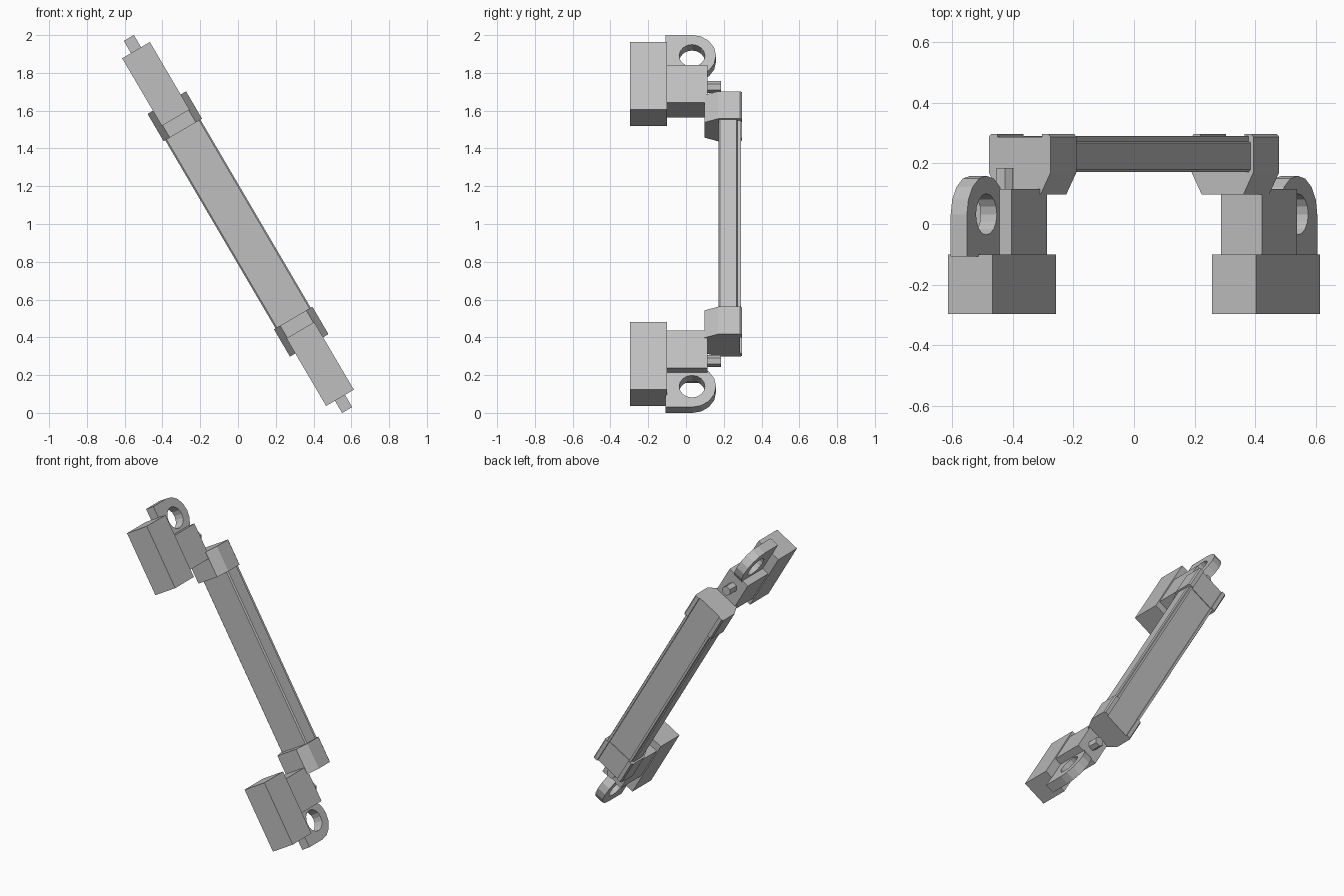
import bpy, bmesh, math
from mathutils import Matrix

cube = bpy.data.objects.get("Cube")
if cube:
    bpy.data.objects.remove(cube, do_unlink=True)

metal = bpy.data.materials.new("grey_metal")
metal.use_nodes = True
GREY = (0.52, 0.52, 0.52, 1)
metal.diffuse_color = GREY
metal.node_tree.nodes["Principled BSDF"].inputs["Base Color"].default_value = GREY

# Everything is built upright (x width, y depth, z length), then leaned sideways
LEAN = Matrix.Translation((0, 0, 1)) @ Matrix.Rotation(math.radians(-30.4), 4, 'Y')


def prism(name, outline, axis, lo, hi):
    """Extrude a 2D outline along one axis; the outline uses the other two in order."""
    bm = bmesh.new()

    def place(p, t):
        co = list(p)
        co.insert("xyz".index(axis), t)
        return bm.verts.new(co)

    low = [place(p, lo) for p in outline]
    high = [place(p, hi) for p in outline]
    bm.faces.new(low)
    bm.faces.new(high)
    for i in range(len(low)):
        j = (i + 1) % len(low)
        bm.faces.new((low[i], low[j], high[j], high[i]))
    bmesh.ops.recalc_face_normals(bm, faces=bm.faces)
    mesh = bpy.data.meshes.new(name)
    bm.to_mesh(mesh)
    bm.free()
    mesh.materials.append(metal)
    obj = bpy.data.objects.new(name, mesh)
    bpy.context.collection.objects.link(obj)
    obj.matrix_world = LEAN
    return obj


def arc(cx, cy, r, start, end, steps):
    angles = [math.radians(start + (end - start) * i / steps) for i in range(steps + 1)]
    return [(cx + r * math.cos(a), cy + r * math.sin(a)) for a in angles]


def rect(w, y0, y1):
    return [(-w, y0), (w, y0), (w, y1), (-w, y1)]


def symmetric(half):
    return half + [(-x, y) for x, y in reversed(half)]


# Long grip bar with edge lips along its back
prism("grip_bar", symmetric([(0.1, 0.172), (0.108, 0.18), (0.108, 0.268), (0.1, 0.272),
                             (0.1, 0.29), (0.085, 0.29), (0.085, 0.283)]), 'z', -0.6, 0.6)

SOCKET = symmetric([(0.08, 0.098), (0.118, 0.17), (0.118, 0.287), (0.11, 0.297),
                    (0.085, 0.297), (0.085, 0.287)])

for end, s in (("upper", 1), ("lower", -1)):
    # Socket holding the end of the bar
    prism(end + "_socket", SOCKET, 'z', s * 0.577, s * 0.745)
    # Front mounting block and the neck behind it
    prism(end + "_mount_block", rect(0.085, -0.297, -0.1), 'z', s * 0.652, s * 1.067)
    prism(end + "_neck_block", rect(0.078, -0.1, 0.115), 'z', s * 0.7, s * 0.93)
    # Hexagonal bolt
    prism(end + "_bolt", arc(0, s * 0.842, 0.032, 0, 300, 5), 'y', 0.1, 0.184)
    # Rounded lug with a round eye
    cy, cz = 0.032, s * 1.015
    lug = prism(end + "_lug", [(-0.108, cz - 0.127), *arc(cy, cz, 0.127, -90, 90, 8),
                               (-0.108, cz + 0.127)], 'x', -0.031, 0.031)
    cutter = prism(end + "_eye_cutter", arc(cy, cz, 0.068, 0, 337.5, 15), 'x', -0.1, 0.1)
    cutter.hide_render = True
    cut = lug.modifiers.new("eye", 'BOOLEAN')
    cut.operation = 'DIFFERENCE'
    cut.solver = 'EXACT'
    cut.object = cutter
    bpy.context.view_layer.update()
    bpy.context.view_layer.objects.active = lug
    bpy.ops.object.modifier_apply(modifier=cut.name)
    bpy.data.objects.remove(cutter, do_unlink=True)
